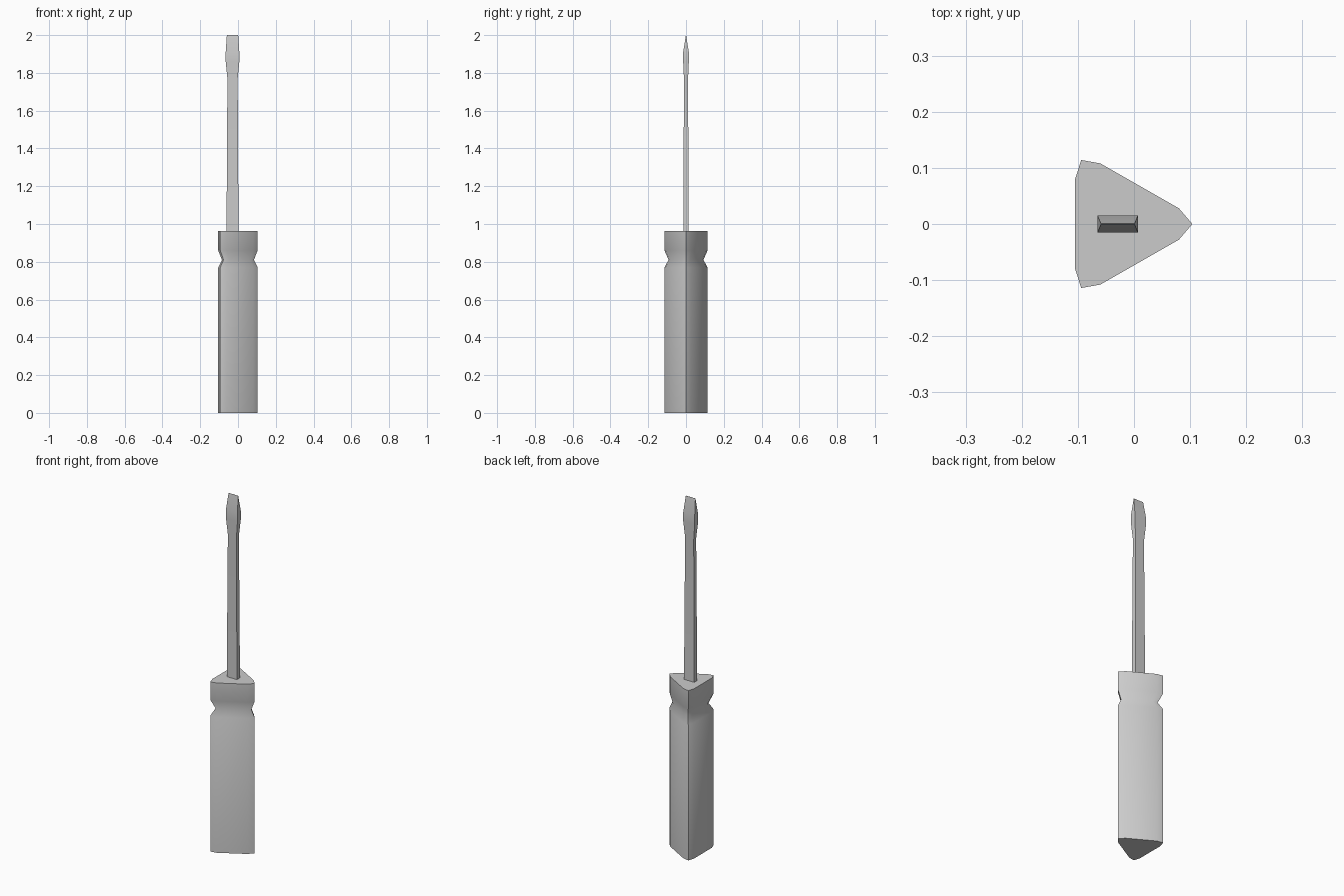
import bpy, bmesh, math

if "Cube" in bpy.data.objects:
    bpy.data.objects.remove(bpy.data.objects["Cube"])


def loft(name, rings, smooth_angle):
    """Skin a stack of matching rings, capping both ends."""
    bm = bmesh.new()
    loops = [[bm.verts.new(p) for p in ring] for ring in rings]
    n = len(loops[0])
    for low, high in zip(loops, loops[1:]):
        for i in range(n):
            j = (i + 1) % n
            bm.faces.new((low[i], low[j], high[j], high[i]))
    bm.faces.new(loops[0][::-1])
    bm.faces.new(loops[-1])
    bmesh.ops.remove_doubles(bm, verts=bm.verts, dist=0.0001)
    bmesh.ops.recalc_face_normals(bm, faces=bm.faces)
    mesh = bpy.data.meshes.new(name)
    bm.to_mesh(mesh)
    bm.free()
    obj = bpy.data.objects.new(name, mesh)
    bpy.context.collection.objects.link(obj)
    bpy.ops.object.select_all(action='DESELECT')
    obj.select_set(True)
    bpy.context.view_layer.objects.active = obj
    bpy.ops.object.shade_smooth_by_angle(angle=math.radians(smooth_angle))
    return obj


# Handle: rounded triangular section, pinched at the neck
half = [(0.104, 0.0), (0.08, 0.028), (-0.06, 0.108), (-0.094, 0.114), (-0.105, 0.08)]
section = half + [(x, -y) for x, y in half[:0:-1]]
levels = [(0.0, 1.0), (0.77, 1.0), (0.81, 0.81), (0.86, 1.0), (0.963, 1.0)]
loft("handle", [[(x * s, y * s, z) for x, y in section] for z, s in levels], 65)

# Blade: slim tapered bar flaring to a flat wedge tip (z, half width, half depth)
bar = [(0.93, 0.032, 0.014), (1.77, 0.027, 0.011), (1.86, 0.036, 0.015),
       (1.91, 0.036, 0.015), (2.0, 0.030, 0.0005)]
corners = [(-1, -1), (1, -1), (1, 1), (-1, 1)]
loft("blade", [[(-0.029 + sx * w, sy * d, z) for sx, sy in corners] for z, w, d in bar], 30)
